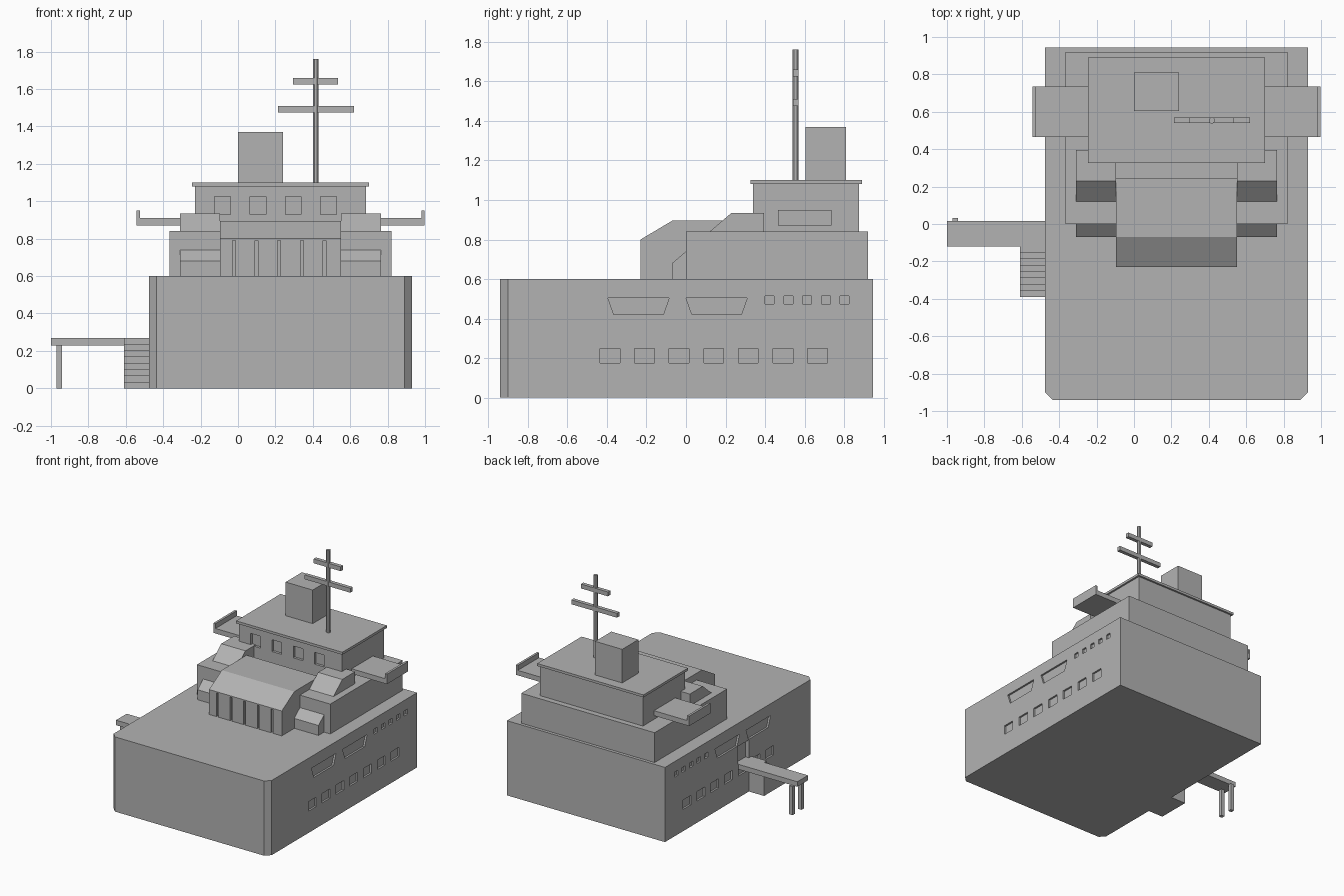
import bpy
import bmesh
import math

default_cube = bpy.data.objects.get("Cube")
if default_cube:
    bpy.data.objects.remove(default_cube)

# Single painted-metal colour
grey = bpy.data.materials.new("ship_grey")
grey.use_nodes = True
colour = (0.45, 0.45, 0.45, 1)
grey.diffuse_color = colour
grey.node_tree.nodes["Principled BSDF"].inputs["Base Color"].default_value = colour


def finish(name, bm):
    bmesh.ops.recalc_face_normals(bm, faces=bm.faces)
    mesh = bpy.data.meshes.new(name)
    bm.to_mesh(mesh)
    bm.free()
    mesh.materials.append(grey)
    obj = bpy.data.objects.new(name, mesh)
    bpy.context.collection.objects.link(obj)
    return obj


def add_prism(bm, profile, axis, low, high):
    """Extrude a 2D profile along an axis, with the other axes in x, y, z order."""
    def point(p, depth):
        coords = list(p)
        coords.insert("xyz".index(axis), depth)
        return coords
    start = [bm.verts.new(point(p, low)) for p in profile]
    end = [bm.verts.new(point(p, high)) for p in profile]
    bm.faces.new(start)
    bm.faces.new(end)
    for i in range(len(start)):
        j = (i + 1) % len(start)
        bm.faces.new((start[i], start[j], end[j], end[i]))


def rect(a, b):
    return [(a[0], b[0]), (a[1], b[0]), (a[1], b[1]), (a[0], b[1])]


def add_box(bm, x, y, z):
    add_prism(bm, rect(x, y), "z", *z)


def prism(name, profile, axis, low, high):
    bm = bmesh.new()
    add_prism(bm, profile, axis, low, high)
    return finish(name, bm)


def box(name, x, y, z):
    return prism(name, rect(x, y), "z", *z)


def carve(target, cutter_bm):
    """Cut recesses into the target and discard the cutter."""
    cutter = finish(target.name + "_cutter", cutter_bm)
    cutter.hide_render = True
    mod = target.modifiers.new("recesses", "BOOLEAN")
    mod.operation = "DIFFERENCE"
    mod.solver = "EXACT"
    mod.object = cutter
    bpy.context.view_layer.objects.active = target
    bpy.ops.object.modifier_apply(modifier=mod.name)
    bpy.data.objects.remove(cutter)


# Hull with chamfered front corners
LEFT, RIGHT, FRONT, BACK, DECK = 0.93, -0.475, -0.94, 0.945, 0.6
MID = (LEFT + RIGHT) / 2
c = 0.04
hull = prism("hull", [(RIGHT + c, FRONT), (LEFT - c, FRONT), (LEFT, FRONT + c),
                      (LEFT, BACK), (RIGHT, BACK), (RIGHT, FRONT + c)], "z", 0, DECK)

# Recessed hull windows on both sides and a gangway door on the right
cuts = bmesh.new()
for side in (LEFT, RIGHT):
    span = (side - 0.015, side + 0.015)
    for i in range(7):
        y = -0.435 + 0.175 * i
        add_box(cuts, span, (y, y + 0.1), (0.175, 0.25))
    for i in range(5):
        y = 0.4 + 0.095 * i
        add_box(cuts, span, (y, y + 0.045), (0.475, 0.515))
    for y in (-0.395, 0):
        add_prism(cuts, [(y, 0.505), (y + 0.31, 0.505),
                         (y + 0.28, 0.42), (y + 0.03, 0.42)], "x", *span)
add_box(cuts, (RIGHT - 0.03, RIGHT + 0.03), (-0.12, 0.02), (0.27, 0.415))
carve(hull, cuts)

# Lower deckhouse and bridge
box("deckhouse", (-0.365, 0.82), (0, 0.92), (DECK, 0.84))
bridge = box("bridge", (-0.23, 0.685), (0.34, 0.875), (0.84, 1.08))
cuts = bmesh.new()
for i in range(4):
    x = -0.125 + 0.189 * i
    add_box(cuts, (x, x + 0.085), (0.32, 0.36), (0.93, 1.025))
carve(bridge, cuts)
box("bridge_roof", (-0.245, 0.7), (0.325, 0.89), (1.08, 1.1))

# Front house with sloped roof and vertical slots
house = prism("front_house", [(-0.23, DECK), (-0.23, 0.8), (-0.07, 0.895),
                              (0.245, 0.895), (0.245, DECK)], "x", -0.095, 0.55)
cuts = bmesh.new()
for i in range(5):
    x = -0.03 + 0.121 * i
    add_box(cuts, (x, x + 0.016), (-0.25, -0.215), (DECK - 0.02, 0.79))
carve(house, cuts)

# Sloped lockers and bridge wings, mirrored about the hull centre
for name, s in (("left", 1), ("right", -1)):
    def across(a, b):
        return sorted((MID + s * a, MID + s * b))
    locker = across(0.3225, 0.5375)
    prism(name + "_lower_locker", [(-0.07, DECK), (-0.07, 0.68), (0, 0.74),
                                   (0.02, 0.74), (0.02, DECK)], "x", *locker)
    prism(name + "_upper_locker", [(0.12, 0.84), (0.23, 0.935), (0.395, 0.935),
                                   (0.395, 0.84)], "x", *locker)
    tip = 0.7705
    prism(name + "_bridge_wing", [
        (MID + s * x, z) for x, z in (
            (0.45, 0.87), (tip, 0.87), (tip, 0.95), (tip - 0.018, 0.95),
            (tip - 0.018, 0.91), (0.45, 0.91))], "y", 0.465, 0.735)

# Funnel and mast
box("funnel", (0, 0.24), (0.605, 0.81), (1.1, 1.37))
bm = bmesh.new()
ring = [(0.416 + 0.017 * math.cos(math.tau * i / 8 + math.pi / 8),
         0.554 + 0.017 * math.sin(math.tau * i / 8 + math.pi / 8)) for i in range(8)]
add_prism(bm, ring, "z", 1.1, 1.76)
finish("mast", bm)
box("lower_yard", (0.215, 0.62), (0.54, 0.57), (1.475, 1.51))
box("upper_yard", (0.295, 0.535), (0.54, 0.57), (1.625, 1.66))

# Gangway, its legs and the solid stairs
box("gangway", (-1, RIGHT), (-0.12, 0.015), (0.23, 0.27))
for name, y in (("front", -0.11), ("back", 0.002)):
    box(name + "_gangway_leg", (-0.97, -0.94), (y, y + 0.03), (0, 0.23))
step = 0.27 / 8
stairs = [(-0.39, 0)]
for i in range(8):
    stairs += [(-0.39 + i * step, (i + 1) * step), (-0.39 + (i + 1) * step, (i + 1) * step)]
stairs.append((-0.12, 0))
prism("stairs", stairs, "x", -0.61, RIGHT)
